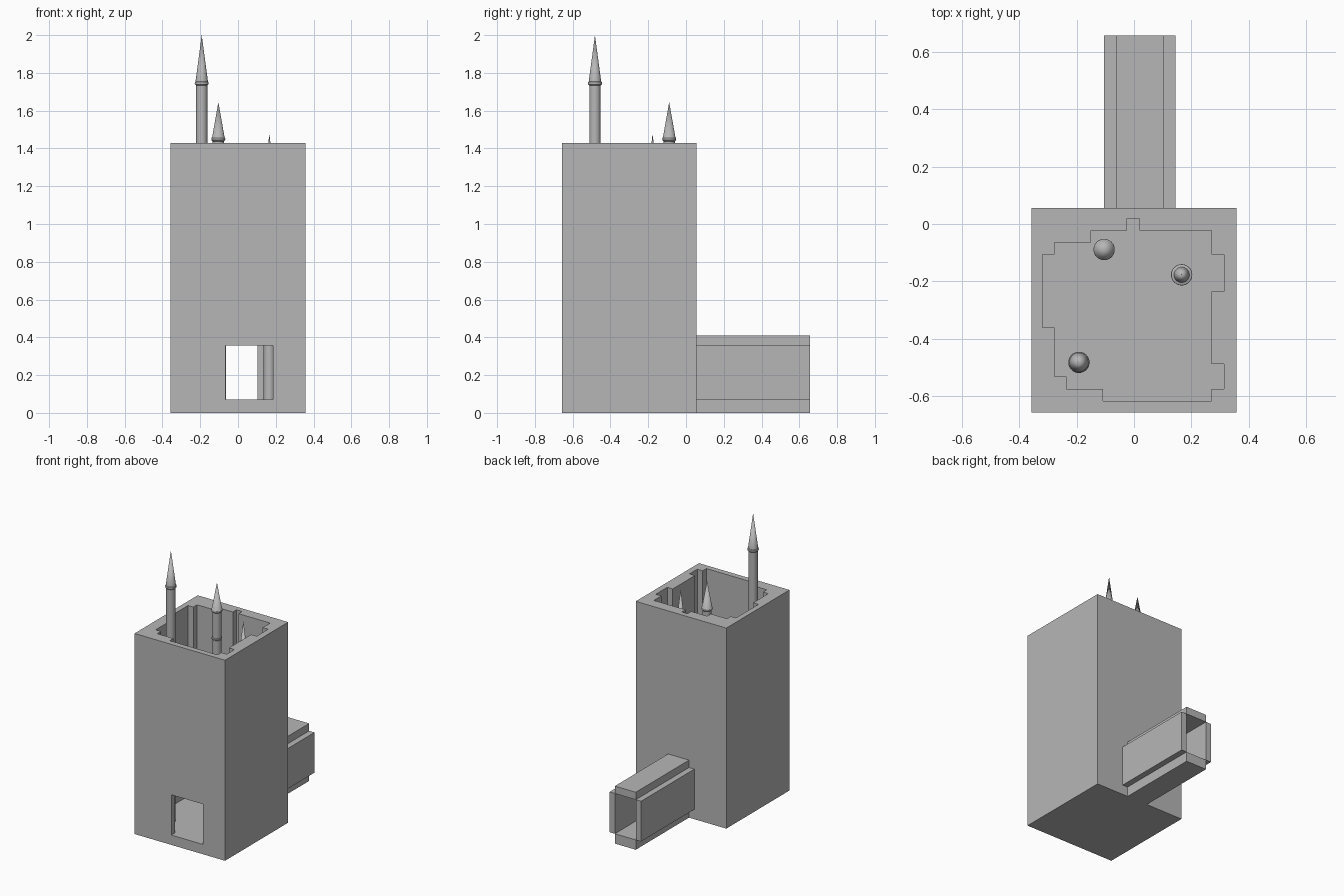
import bpy, bmesh, math

if "Cube" in bpy.data.objects:
    bpy.data.objects.remove(bpy.data.objects["Cube"])

stone = bpy.data.materials.new("grey stone")
stone.diffuse_color = (0.47, 0.47, 0.47, 1)
stone.use_nodes = True
stone.node_tree.nodes["Principled BSDF"].inputs["Base Color"].default_value = stone.diffuse_color


def add(name, bm):
    bmesh.ops.recalc_face_normals(bm, faces=bm.faces)
    me = bpy.data.meshes.new(name)
    bm.to_mesh(me)
    bm.free()
    me.materials.append(stone)
    ob = bpy.data.objects.new(name, me)
    bpy.context.collection.objects.link(ob)
    return ob


def prism(name, outline, z0, z1):
    bm = bmesh.new()
    f = bm.faces.new([bm.verts.new((x, y, z0)) for x, y in outline])
    r = bmesh.ops.extrude_face_region(bm, geom=[f])
    for v in r["geom"]:
        if isinstance(v, bmesh.types.BMVert):
            v.co.z = z1
    return add(name, bm)


def box(name, x0, x1, y0, y1, z0, z1):
    return prism(name, [(x0, y0), (x1, y0), (x1, y1), (x0, y1)], z0, z1)


def lathe(name, profile, x, y, n=32):
    bm = bmesh.new()
    pts = [bm.verts.new((r, 0, z)) for r, z in profile]
    edges = [bm.edges.new(p) for p in zip(pts, pts[1:])]
    bmesh.ops.spin(bm, geom=pts + edges, cent=(0, 0, 0), axis=(0, 0, 1),
                   angle=2 * math.pi, steps=n, use_duplicate=False)
    bmesh.ops.remove_doubles(bm, verts=bm.verts, dist=1e-5)
    bmesh.ops.translate(bm, verts=bm.verts, vec=(x, y, 0))
    ob = add(name, bm)
    bpy.ops.object.select_all(action='DESELECT')
    ob.select_set(True)
    bpy.context.view_layer.objects.active = ob
    bpy.ops.object.shade_smooth_by_angle(angle=math.radians(35))
    return ob


FLOOR, LINTEL, TOP = 0.07, 0.357, 1.43

# tower shell, hollowed with a stepped cavity and two doorways
tower = box("tower_shell", -.357, .357, -.656, .056, 0, TOP)
cavity = [(-.15, -.023), (-.15, -.065), (-.277, -.065), (-.277, -.107),
          (-.319, -.107), (-.319, -.361), (-.277, -.361), (-.277, -.532),
          (-.235, -.532), (-.235, -.574), (-.108, -.574), (-.108, -.616),
          (.27, -.616), (.27, -.574), (.313, -.574), (.313, -.487),
          (.27, -.487), (.27, -.236), (.313, -.236), (.313, -.107),
          (.27, -.107), (.27, -.023), (.02, -.023), (.02, .019),
          (-.025, .019), (-.025, -.023)]
cutters = [prism("cavity_cutter", cavity, FLOOR, 1.6),
           box("front_door_cutter", -.067, .185, -.8, -.5, FLOOR, LINTEL),
           box("back_door_cutter", -.063, .102, -.2, .2, FLOOR, LINTEL)]
for c in cutters:
    m = tower.modifiers.new("cut", 'BOOLEAN')
    m.operation, m.solver, m.object = 'DIFFERENCE', 'EXACT', c
dg = bpy.context.evaluated_depsgraph_get()
tower.data = bpy.data.meshes.new_from_object(tower.evaluated_get(dg))
tower.modifiers.clear()
for c in cutters:
    bpy.data.objects.remove(c)

# corridor behind the tower: floor, roof and two side walls, open at the end
Y0, Y1 = .056, .656
box("corridor_floor", -.063, .102, Y0, Y1, 0, FLOOR)
box("corridor_roof", -.063, .102, Y0, Y1, LINTEL, .41)
box("corridor_left_wall", -.105, -.063, Y0, Y1, FLOOR, LINTEL)
box("corridor_right_wall", .102, .144, Y0, Y1, FLOOR, LINTEL)


# slender turrets: shaft, collar ring and pointed cone
def turret(name, x, y, ring, tip, cone_r, band=None):
    prof = [(.030, FLOOR)]
    if band:
        prof += [(.030, band - .008), (.034, band - .004), (.034, band + .004), (.030, band + .008)]
    prof += [(.030, ring - .012), (.036, ring - .006), (.037, ring),
             (.036, ring + .006), (cone_r, ring + .009), (0, tip)]
    lathe(name, prof, x, y)


turret("tall_turret", -.192, -.482, 1.745, 2.0, .033)
turret("middle_turret", -.104, -.089, 1.45, 1.645, .033, band=1.25)
turret("short_turret", .166, -.177, 1.24, 1.477, .027)
